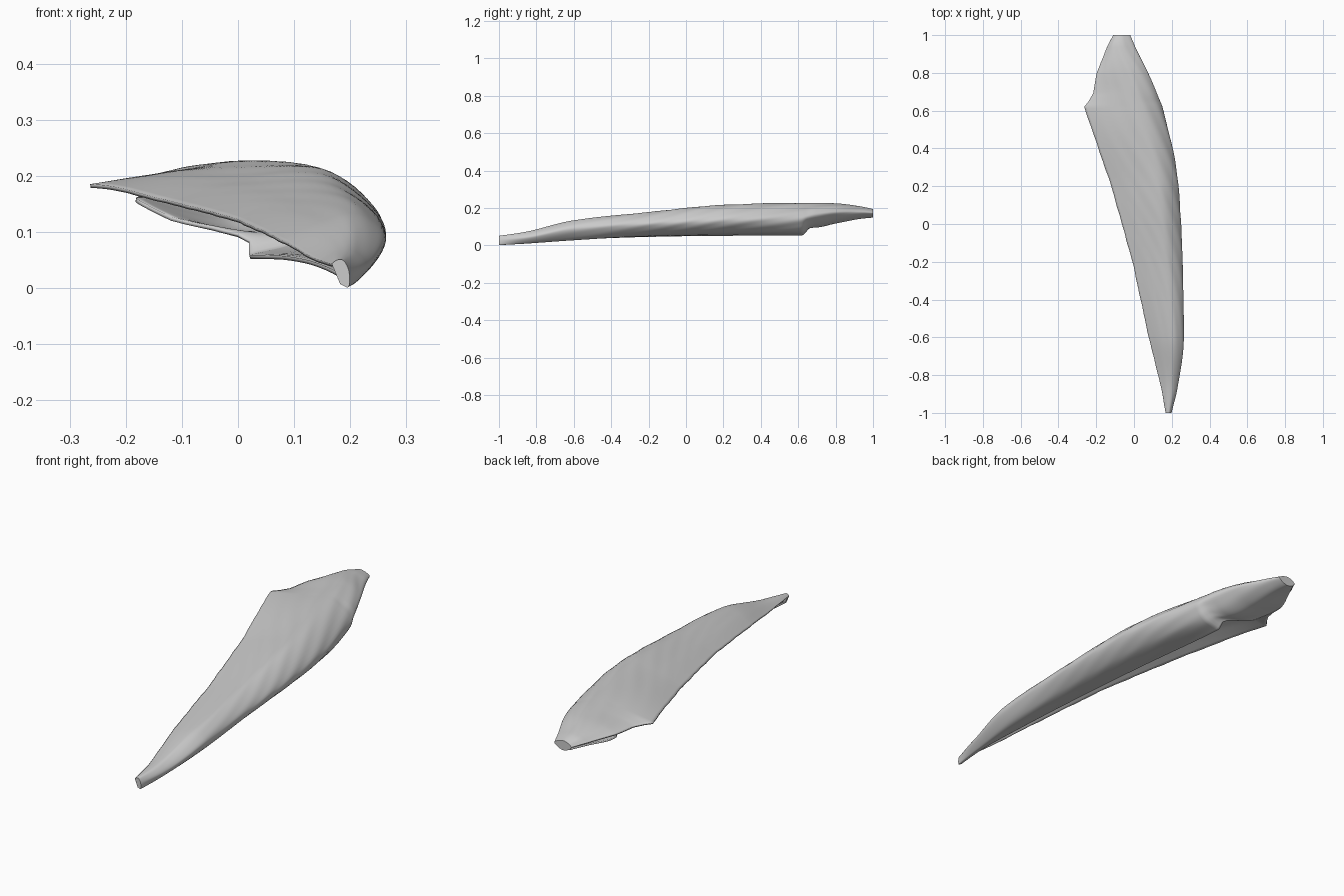
import bpy, bmesh, math
from mathutils import Vector

if "Cube" in bpy.data.objects:
    bpy.data.objects.remove(bpy.data.objects["Cube"])

# Sections along y: six (x, z) points each, from thin left edge, over the crown,
# down the right wall and under to the free edge of the lower flange
STATIONS = [
    (-1.00, (.167, .043, .177, .050, .189, .048, .198, .028, .197, .002, .182, .007)),
    (-0.87, (.145, .050, .178, .067, .207, .067, .230, .040, .210, .010, .188, .012)),
    (-0.60, (.078, .085, .145, .117, .213, .133, .264, .090, .223, .032, .160, .030)),
    (-0.20, (-.008, .125, .085, .158, .185, .176, .257, .118, .205, .058, .115, .045)),
    (0.20, (-.120, .155, .000, .190, .145, .214, .235, .138, .178, .069, .070, .051)),
    (0.62, (-.264, .185, -.110, .209, .045, .225, .148, .155, .108, .080, .022, .052)),
    (0.65, (-.240, .184, -.110, .209, .035, .225, .137, .160, .085, .098, .020, .080)),
    (0.69, (-.217, .183, -.110, .209, .025, .225, .122, .165, .030, .096, -.120, .120)),
    (0.80, (-.197, .182, -.120, .210, -.005, .222, .074, .175, -.020, .117, -.183, .154)),
    (0.94, (-.142, .179, -.110, .200, -.055, .206, .006, .178, -.050, .143, -.130, .160)),
    (1.00, (-.110, .173, -.092, .187, -.060, .193, -.020, .174, -.060, .149, -.100, .158)),
]
ROWS, SEG = 200, 10


def slope(a, b):
    return 0 if a * b <= 0 else 2 * a * b / (a + b)


def section_at(y):
    """Smooth interpolation between stations without overshoot."""
    ys = [s[0] for s in STATIONS]
    k = max(i for i in range(len(ys) - 1) if ys[i] <= y + 1e-9)
    h = ys[k + 1] - ys[k]
    t = (y - ys[k]) / h
    out = []
    for c in range(12):
        d = [(STATIONS[i + 1][1][c] - STATIONS[i][1][c]) / (ys[i + 1] - ys[i])
             for i in range(len(ys) - 1)]
        m0 = slope(d[k - 1], d[k]) if k > 0 else d[k]
        m1 = slope(d[k], d[k + 1]) if k + 1 < len(d) else d[k]
        if c == 0:  # the left edge keeps its sharp corner
            m0 = m1 = d[k]
        a, b = STATIONS[k][1][c], STATIONS[k + 1][1][c]
        out.append((2*t**3 - 3*t*t + 1) * a + (t**3 - 2*t*t + t) * h * m0
                   + (3*t*t - 2*t**3) * b + (t**3 - t*t) * h * m1)
    return [Vector((out[i], out[i + 1])) for i in range(0, 12, 2)]


def curve_through(p):
    """Catmull-Rom curve through the section points."""
    q = [2 * p[0] - p[1]] + p + [2 * p[-1] - p[-2]]
    pts = []
    for i in range(1, len(q) - 2):
        a, b, c, d = q[i - 1:i + 3]
        for s in range(SEG):
            t = s / SEG
            pts.append(.5 * (2*b + (c - a)*t + (2*a - 5*b + 4*c - d)*t*t
                             + (3*b - a - 3*c + d)*t**3))
    return pts + [p[-1]]


# Curled shell surface with faint slanted grooves on the crown and right wall
bm = bmesh.new()
grid = []
for r in range(ROWS + 1):
    y = -1 + 2 * r / ROWS
    pts = curve_through(section_at(y))
    n = len(pts)
    row = []
    for j, p in enumerate(pts):
        v = j / (n - 1)
        fade = math.sin(math.pi * v) ** 2 * (1 - y**4) * (.5 + .5 * y)
        groove = .002 * fade * math.sin(55 * v + 26 * y + 2 * math.sin(5 * y))
        tan = (pts[min(j + 1, n - 1)] - pts[max(j - 1, 0)]).normalized()
        x, z = p.x - tan.y * groove, p.y + tan.x * groove
        if j == 0:
            x += .0015 * math.sin(47 * y) * math.sin(19 * y) * (1 - y * y)
        row.append(bm.verts.new((x, y, z)))
    grid.append(row)
for a, b in zip(grid, grid[1:]):
    for j in range(len(a) - 1):
        bm.faces.new((a[j], a[j + 1], b[j + 1], b[j]))
# Blunt closed ends
bm.faces.new(grid[-1])
bm.faces.new(grid[0][::-1])
mesh = bpy.data.meshes.new("curved_bone_shell")
bm.to_mesh(mesh)
bm.free()
bone = bpy.data.objects.new("curved_bone_shell", mesh)
bpy.context.collection.objects.link(bone)

# Thin wall, growing inward
wall = bone.modifiers.new("wall", 'SOLIDIFY')
wall.thickness = .007
wall.offset = -1

bpy.context.view_layer.objects.active = bone
bone.select_set(True)
bpy.ops.object.shade_smooth_by_angle(angle=math.radians(40))
